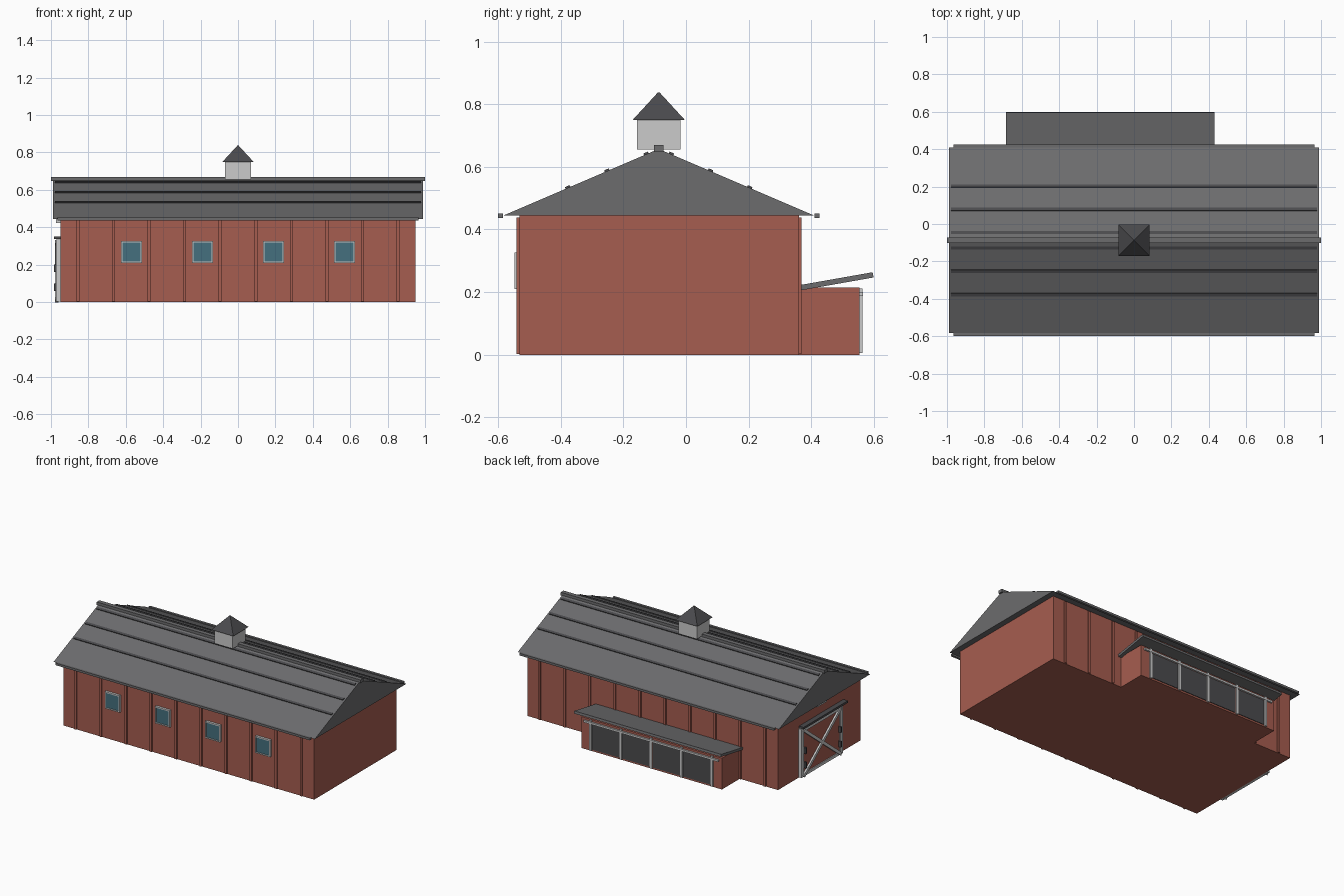
import bpy, bmesh
from math import atan2, hypot, radians
from mathutils import Matrix, Vector

if "Cube" in bpy.data.objects:
    bpy.data.objects.remove(bpy.data.objects["Cube"])


def material(name, rgb):
    m = bpy.data.materials.new(name)
    m.diffuse_color = (*rgb, 1)
    m.use_nodes = True
    m.node_tree.nodes["Principled BSDF"].inputs["Base Color"].default_value = m.diffuse_color
    return m


RED = material("barn_red", (0.38, 0.11, 0.08))
ROOF = material("roof_grey", (0.15, 0.15, 0.155))
DARK = material("dark_grey", (0.07, 0.07, 0.075))
TRIM = material("light_trim", (0.68, 0.69, 0.70))
GLASS = material("window_blue", (0.06, 0.16, 0.21))


def finish(bm, name, mat):
    bmesh.ops.recalc_face_normals(bm, faces=bm.faces)
    me = bpy.data.meshes.new(name)
    bm.to_mesh(me)
    bm.free()
    me.materials.append(mat)
    ob = bpy.data.objects.new(name, me)
    bpy.context.collection.objects.link(ob)
    return ob


def box(name, x, y, z, mat, rot_x=0.0):
    """Box from (min, max) ranges, optionally turned about its own x axis."""
    size = [r[1] - r[0] for r in (x, y, z)]
    mid = Vector([(r[0] + r[1]) / 2 for r in (x, y, z)])
    bm = bmesh.new()
    bmesh.ops.create_cube(bm, size=1, matrix=Matrix.Diagonal((*size, 1)))
    ob = finish(bm, name, mat)
    ob.location = mid
    ob.rotation_euler.x = rot_x
    return ob


def prism(name, profile, x0, x1, mat):
    """Extrude a (y, z) profile along x."""
    bm = bmesh.new()
    face = bm.faces.new([bm.verts.new((x0, y, z)) for y, z in profile])
    ext = bmesh.ops.extrude_face_region(bm, geom=[face])["geom"]
    bmesh.ops.translate(bm, vec=(x1 - x0, 0, 0),
                        verts=[v for v in ext if isinstance(v, bmesh.types.BMVert)])
    return finish(bm, name, mat)


MID = -0.087                      # ridge line in y
FRONT, BACK, EAVE, PEAK = -0.532, 0.36, 0.445, 0.657
HALF = 0.495                      # roof half span

# Main hall
box("barn_body", (-0.95, 0.95), (FRONT, BACK), (0, EAVE), RED)

# Wall battens, front and back
for i in range(10):
    x = -0.855 + 0.19 * i
    box("front_batten", (x - 0.008, x + 0.008), (FRONT - 0.009, FRONT), (0.002, 0.438), RED)
    box("back_batten", (x - 0.008, x + 0.008), (BACK, BACK + 0.009), (0.002, 0.438), RED)

# Front windows
for x in (-0.57, -0.19, 0.19, 0.57):
    box("window_glass", (x - 0.05, x + 0.05), (FRONT - 0.012, FRONT), (0.217, 0.32), GLASS)
    for s in (-1, 1):
        cx, cz = x + s * 0.052, 0.268 + s * 0.054
        box("window_jamb", (cx - 0.004, cx + 0.004), (FRONT - 0.016, FRONT), (0.21, 0.326), TRIM)
        box("window_rail", (x - 0.048, x + 0.048), (FRONT - 0.016, FRONT), (cz - 0.004, cz + 0.004), TRIM)

# Solid gable roof
prism("gable_roof", [(MID - HALF, EAVE), (MID + HALF, EAVE), (MID, PEAK)], -0.99, 0.99, ROOF)
box("ridge_cap", (-1, 1), (MID - 0.015, MID + 0.015), (0.648, 0.669), ROOF)

# Roof seams and gutters on both slopes
slope = (PEAK - EAVE) / HALF
for s in (-1, 1):
    for d in (0.04, 0.165, 0.29):
        y, z = MID + s * d, PEAK - slope * d
        box("roof_seam", (-0.978, 0.978), (y - 0.008, y + 0.008), (z - 0.004, z + 0.006),
            DARK, -s * atan2(slope, 1))
    g = MID + s * 0.505
    box("gutter", (-0.965, 0.965), (g - 0.008, g + 0.008), (0.436, 0.451), ROOF)

# Cupola
box("cupola_base", (-0.07, 0.07), (MID - 0.07, MID + 0.07), (0.655, 0.75), TRIM)
bm = bmesh.new()
bmesh.ops.create_cone(bm, cap_ends=True, segments=4, radius1=0.083 * 2 ** 0.5, radius2=0.003,
                      depth=0.088, matrix=Matrix.Translation((0, MID, 0.794))
                      @ Matrix.Rotation(radians(45), 4, "Z"))
finish(bm, "cupola_roof", DARK)

# Lean-to at the back
LX = -0.127
box("lean_to_body", (LX - 0.533, LX + 0.533), (BACK - 0.01, 0.553), (0, 0.215), RED)
box("lean_to_roof", (LX - 0.557, LX + 0.557), (0.361, 0.599), (0.226, 0.243), ROOF, radians(10))
box("lean_to_beam", (LX - 0.51, LX + 0.51), (0.553, 0.565), (0.187, 0.2), TRIM)
for i in range(5):
    x = LX + 0.23 * (i - 2)
    box("bay_post", (x - 0.008, x + 0.008), (0.553, 0.563), (0.005, 0.212), TRIM)
    if i < 4:
        box("bay_panel", (x + 0.012, x + 0.218), (0.553, 0.557), (0.012, 0.183), DARK)

# Barn door on the left end
W, H = 0.21, 0.33
box("door_panel", (-0.966, -0.95), (MID - W, MID + W), (0.005, H), RED)
for s in (-1, 1):
    y = MID + s * W
    box("door_stile", (-0.972, -0.95), (y - 0.014, y + 0.014), (0.003, 0.335), TRIM)
    box("door_brace", (-0.978, -0.96),
        (MID - hypot(W, H / 2) + 0.01, MID + hypot(W, H / 2) - 0.01),
        (H / 2 - 0.01, H / 2 + 0.01), TRIM, s * atan2(H / 2, W))
    for z in (0.08, 0.18):
        hy = MID + s * (W - 0.022)
        box("door_hinge", (-0.985, -0.966), (hy - 0.006, hy + 0.006), (z - 0.02, z + 0.02), DARK)
for z in (0.014, H - 0.01):
    box("door_rail", (-0.972, -0.95), (MID - W, MID + W), (z - 0.01, z + 0.01), TRIM)
box("door_track", (-0.985, -0.95), (MID - W - 0.05, MID + W + 0.01), (0.338, 0.352), DARK)
box("gable_trim", (-0.972, -0.95), (MID - 0.05, MID + 0.05), (0.422, EAVE), TRIM)
